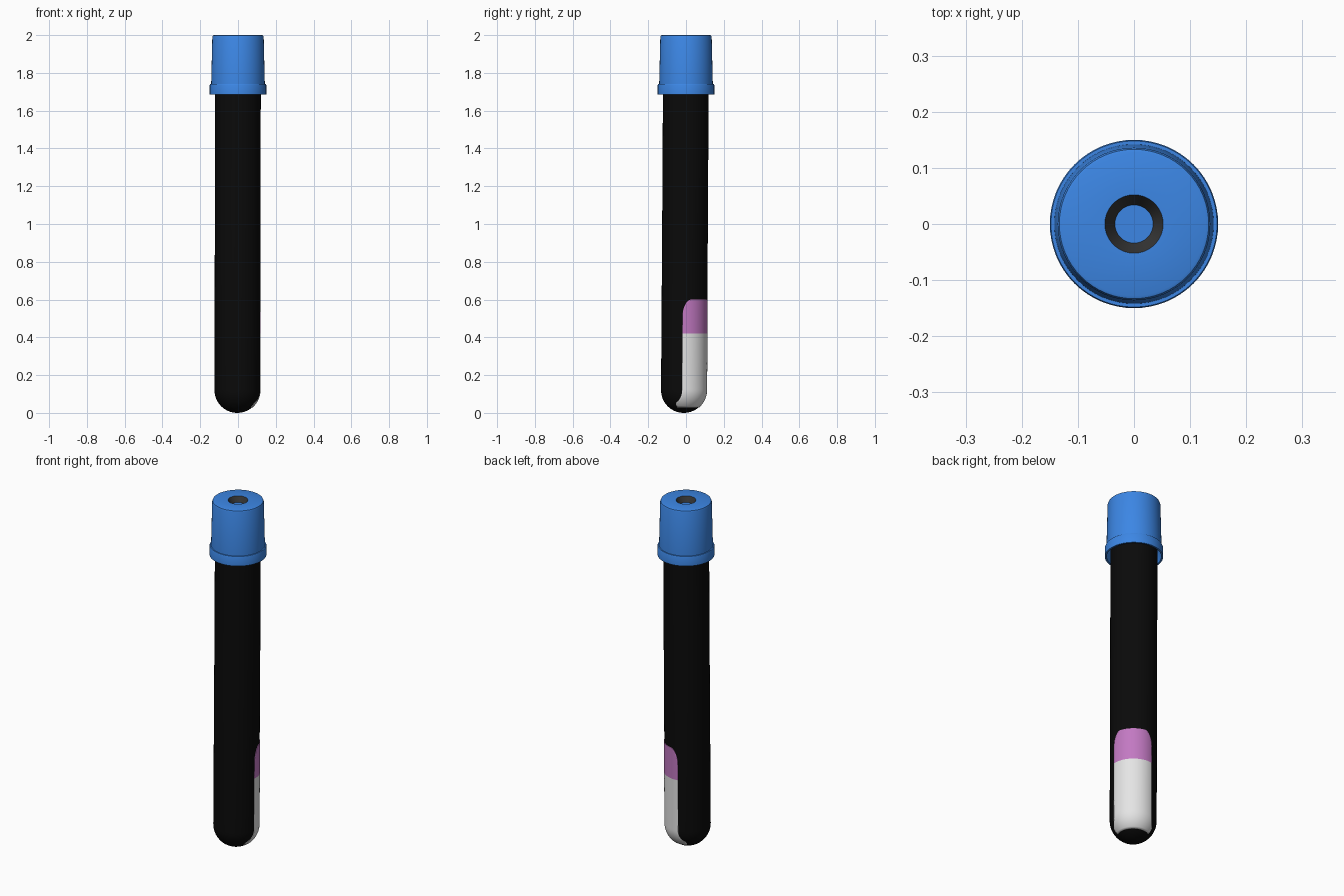
import bpy, bmesh, math

if "Cube" in bpy.data.objects:
    bpy.data.objects.remove(bpy.data.objects["Cube"])

def material(name, rgb):
    m = bpy.data.materials.new(name)
    m.diffuse_color = (*rgb, 1)
    m.use_nodes = True
    m.node_tree.nodes["Principled BSDF"].inputs["Base Color"].default_value = m.diffuse_color
    return m

BLUE = material("cap_blue", (0.045, 0.24, 0.78))
BLACK = material("tube_black", (0.003, 0.003, 0.003))
DARK = material("rubber_grey", (0.035, 0.035, 0.035))
WHITE = material("label_white", (0.78, 0.78, 0.78))
PINK = material("label_pink", (0.54, 0.19, 0.54))
R = 0.121

def lean(x, y, z):
    """The tube leans very slightly inside the cap."""
    t = max(0, 1 - z / 1.75)
    return (x - 0.004 * t, y - 0.012 * t, z)

def make(name, bm, mats):
    me = bpy.data.meshes.new(name)
    bm.to_mesh(me)
    bm.free()
    for m in mats:
        me.materials.append(m)
    ob = bpy.data.objects.new(name, me)
    bpy.context.collection.objects.link(ob)
    bpy.ops.object.select_all(action='DESELECT')
    ob.select_set(True)
    bpy.context.view_layer.objects.active = ob
    bpy.ops.object.shade_smooth_by_angle(angle=math.radians(35))
    return ob

def lathe(name, profile, mats, rule=None, place=None, n=64):
    """Revolve (radius, z) points about z; radius 0 becomes a pole."""
    bm = bmesh.new()
    place = place or (lambda x, y, z: (x, y, z))
    rings = []
    for r, z in profile:
        k = 1 if r == 0 else n
        rings.append([bm.verts.new(place(r * math.cos(2 * math.pi * i / n),
                                         r * math.sin(2 * math.pi * i / n), z))
                      for i in range(k)])
    for s, (a, b) in enumerate(zip(rings, rings[1:])):
        for i in range(n):
            j = (i + 1) % n
            quad = [a[i % len(a)], a[j % len(a)], b[j % len(b)], b[i % len(b)]]
            f = bm.faces.new(list(dict.fromkeys(quad)))
            if rule:
                f.material_index = rule(s)
    bmesh.ops.recalc_face_normals(bm, faces=bm.faces)
    return make(name, bm, mats)

# Round-bottomed tube
arc = [(R * math.sin(a), R - R * math.cos(a))
       for a in (math.pi / 2 * i / 14 for i in range(1, 15))]
lathe("tube", [(0, 0)] + arc + [(R, 1.0), (R, 1.9), (0, 1.9)], [BLACK], place=lean)

# Hollow cap with a skirt and a dark-walled hole in the top
cap = [(0, 1.97), (0.034, 1.97), (0.052, 2.0), (0.128, 2.0), (0.133, 1.998),
       (0.136, 1.99), (0.142, 1.74), (0.148, 1.74), (0.15, 1.735), (0.15, 1.685),
       (0.141, 1.685), (0.138, 1.735), (0.127, 1.75), (0.125, 1.93), (0, 1.93)]
lathe("cap", cap, [BLUE, DARK], rule=lambda s: 1 if s == 1 else 0)

# Curved label on the back right, pink at the top and white below
LOW, SPLIT, HIGH, HALF = 0.03, 0.42, 0.60, 0.096
AZ = math.radians(48)

def tube_radius(z):
    return R if z >= R else math.sqrt(R * R - (R - z) ** 2)

def half_width(z):
    w = HALF
    t = (z - (HIGH - 0.08)) / 0.08
    if t > 0:
        w -= 0.032 * (1 - math.sqrt(max(0, 1 - t * t)))
    return min(w, tube_radius(z) * 0.96)

heights = [LOW + (0.13 - LOW) * i / 12 for i in range(13)]
heights += [0.2, 0.3, SPLIT, 0.52]
heights += [HIGH - 0.08 + 0.08 * math.sin(math.pi / 2 * i / 8) for i in range(1, 9)]
bm = bmesh.new()
COLS = 32
rows = []
for z in heights:
    r = tube_radius(z)
    span = math.asin(half_width(z) / r)
    row = []
    for i in range(COLS + 1):
        a = AZ + span * (2 * i / COLS - 1)
        # push outward along the tube surface normal
        drop = 0.002 * max(0, R - z) / R
        rr = r + 0.002 * r / R
        row.append(bm.verts.new(lean(rr * math.cos(a), rr * math.sin(a), z - drop)))
    rows.append(row)
for z, a, b in zip(heights, rows, rows[1:]):
    for i in range(COLS):
        f = bm.faces.new([a[i], a[i + 1], b[i + 1], b[i]])
        f.material_index = 1 if z >= SPLIT - 0.001 else 0
label = make("label", bm, [WHITE, PINK])
mod = label.modifiers.new("thickness", 'SOLIDIFY')
mod.thickness = 0.003
mod.offset = -1
